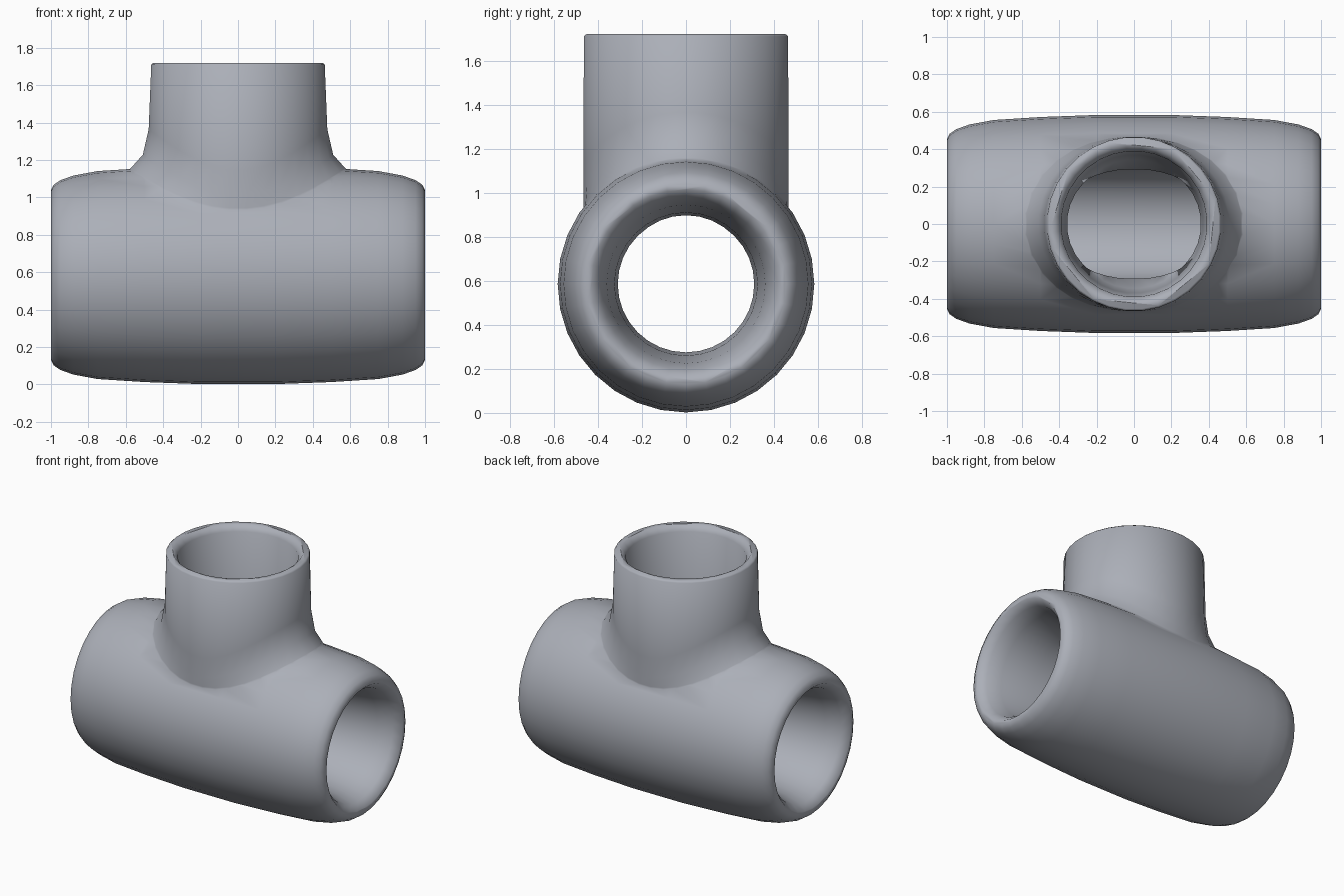
import bpy, bmesh, math

if "Cube" in bpy.data.objects:
    bpy.data.objects.remove(bpy.data.objects["Cube"])

SEG = 32
AXIS_Z = 0.585


def loft(name, rings):
    """Closed skin through rings of points, capped at both ends."""
    bm = bmesh.new()
    loops = [[bm.verts.new(p) for p in ring] for ring in rings]
    for a, b in zip(loops, loops[1:]):
        for i in range(SEG):
            j = (i + 1) % SEG
            bm.faces.new((a[i], a[j], b[j], b[i]))
    bm.faces.new(loops[0])
    bm.faces.new(loops[-1])
    bmesh.ops.recalc_face_normals(bm, faces=bm.faces)
    mesh = bpy.data.meshes.new(name)
    bm.to_mesh(mesh)
    bm.free()
    mesh.materials.append(steel)
    ob = bpy.data.objects.new(name, mesh)
    bpy.context.collection.objects.link(ob)
    return ob


def angles(offset=0.0):
    return [2 * math.pi * (i + offset) / SEG for i in range(SEG)]


def ring_x(x, r):
    return [(x, r * math.cos(a), AXIS_Z + r * math.sin(a)) for a in angles()]


def ring_z(z, r):
    return [(r * math.cos(a), r * math.sin(a), z) for a in angles(0.5)]


def mirrored(half):
    return [ring_x(-x, r) for x, r in reversed(half)] + [ring_x(x, r) for x, r in half]


def saddle_ring(lift, r, flare):
    """Ring that follows the barrel surface, flared along the barrel."""
    pts = []
    for a in angles(0.5):
        rad = r + flare * math.cos(a) ** 2
        x, y = rad * math.cos(a), rad * math.sin(a)
        body_r = 0.583 - 0.05 * x * x
        pts.append((x, y, AXIS_Z + math.sqrt(body_r ** 2 - y * y) + lift))
    return pts


def boolean(target, tool, operation):
    mod = target.modifiers.new(operation.lower(), 'BOOLEAN')
    mod.operation = operation
    mod.solver = 'EXACT'
    mod.object = tool
    bpy.context.view_layer.objects.active = target
    bpy.ops.object.modifier_apply(modifier=mod.name)
    bpy.data.objects.remove(tool, do_unlink=True)


# Blue-grey metal
steel = bpy.data.materials.new("blue_grey")
steel.diffuse_color = (0.41, 0.43, 0.48, 1)
steel.use_nodes = True
steel.node_tree.nodes["Principled BSDF"].inputs["Base Color"].default_value = steel.diffuse_color

# Barrel with rounded ends
pipe = loft("tee_pipe", mirrored([(0.2, 0.583), (0.5, 0.572), (0.75, 0.556), (0.88, 0.532),
                                  (0.95, 0.507), (0.985, 0.483), (1.0, 0.455)]))

# Branch neck with a fillet into the barrel
neck = loft("neck", [saddle_ring(-0.2, 0.46, 0.17), saddle_ring(-0.04, 0.465, 0.16),
                     saddle_ring(0.008, 0.467, 0.11), saddle_ring(0.075, 0.467, 0.045),
                     saddle_ring(0.21, 0.468, 0.012), ring_z(1.71, 0.466), ring_z(1.72, 0.455)])
boolean(pipe, neck, 'UNION')

# Through bore, widening at both mouths
bore = loft("bore", mirrored([(0.3, 0.31), (0.6, 0.325), (0.85, 0.36), (0.95, 0.39),
                              (1.0, 0.43), (1.05, 0.46)]))
boolean(pipe, bore, 'DIFFERENCE')

# Branch bore, narrowing into the barrel
branch = loft("branch_bore", [ring_z(0.68, 0.29), ring_z(0.78, 0.345), ring_z(1.0, 0.37),
                              ring_z(1.68, 0.39), ring_z(1.72, 0.42), ring_z(1.76, 0.44)])
boolean(pipe, branch, 'DIFFERENCE')

bpy.ops.object.select_all(action='DESELECT')
pipe.select_set(True)
bpy.context.view_layer.objects.active = pipe
bpy.ops.object.shade_smooth_by_angle(angle=math.radians(65))
